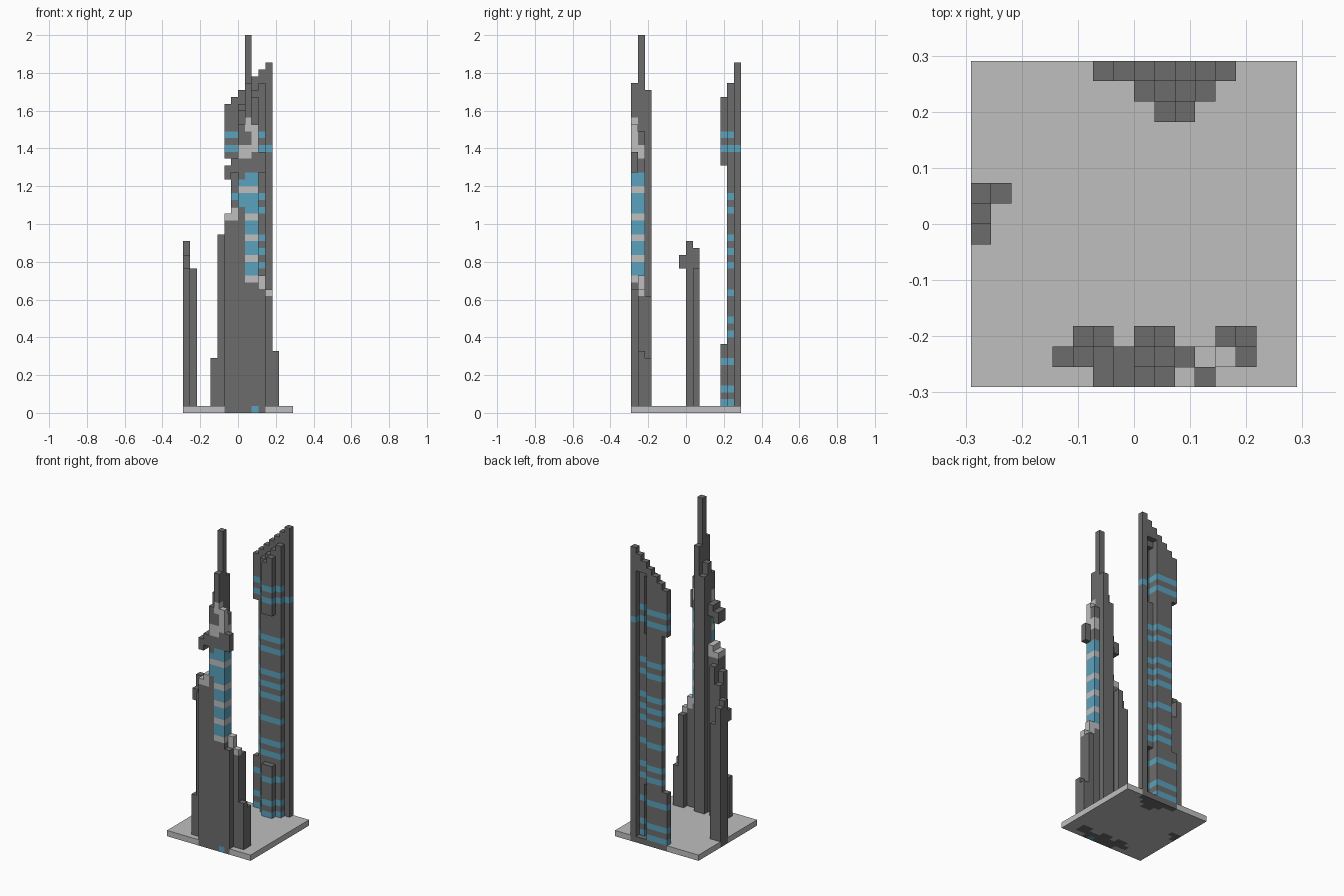
import bpy
import bmesh

cube = bpy.data.objects.get("Cube")
if cube:
    bpy.data.objects.remove(cube)

SIDE = 16            # base width in blocks
UNIT = 2 / 55        # block size
DARK, LIGHT, BLUE = range(3)


def material(name, rgb):
    mat = bpy.data.materials.new(name)
    mat.use_nodes = True
    color = (*rgb, 1)
    mat.diffuse_color = color
    mat.node_tree.nodes["Principled BSDF"].inputs["Base Color"].default_value = color
    return mat


materials = [
    material("dark_grey", (.15, .15, .15)),
    material("light_grey", (.52, .52, .52)),
    material("window_blue", (.105, .36, .51)),
]

parts = {}


def fill(part, xs, ys, zs, color=DARK):
    """Fill a block range; each range is one index or a (start, end) pair."""
    spans = [range(*s) if isinstance(s, tuple) else (s,) for s in (xs, ys, zs)]
    cells = parts.setdefault(part, {})
    for i in spans[0]:
        for j in spans[1]:
            for k in spans[2]:
                cells[i, j, k] = color


def carve(part, xs, ys, zs):
    for i in range(*xs):
        for j in range(*ys):
            for k in range(*zs):
                parts[part].pop((i, j, k), None)


def column(part, i, j, top, cap=0):
    """Dark column from the ground with an optional light cap."""
    fill(part, i, j, (0, top - cap))
    fill(part, i, j, (top - cap, top), LIGHT)


# Sloped rear tower: back wall, middle wall and front bay
rear = "rear_tower"
for i in range(6, 13):
    fill(rear, i, 15, (0, 39 + i))
for i in range(8, 12):
    fill(rear, i, 14, (0, 37 + i))
for i in (9, 10):
    fill(rear, i, 13, (0, 10))
    fill(rear, i, 13, (36, 36 + i))
carve(rear, (6, 7), (15, 16), (10, 37))

# Hollow shaft open at the back
carve(rear, (10, 12), (15, 16), (1, 47))
for span in ((1, 10), (36, 46)):
    carve(rear, (10, 11), (14, 15), span)

# Window bands, leaving the end pillar and the roof plain
bands = {1, 3, 7, 11, 13, 17, 21, 23, 25, 29, 31, 38, 40}
for cell in parts[rear]:
    if cell[2] in bands and (cell[0] < 12 or cell[2] == 38):
        parts[rear][cell] = BLUE

# Stepped lower body of the spire tower
body = "spire_tower_body"
column(body, 4, 1, 8)
column(body, 5, 1, 26)
column(body, 5, 2, 24)
column(body, 6, 2, 27)
for j in (0, 1):
    column(body, 6, j, 29, cap=1)
    column(body, 7, j, 30, cap=2)
    column(body, 9, j, 20, cap=1)
    column(body, 10, j, 20, cap=1)
column(body, 8, 0, 30)
column(body, 8, 1, 44)
column(body, 8, 2, 42)
column(body, 9, 2, 47)
column(body, 11, 0, 18)
column(body, 11, 1, 20, cap=2)
column(body, 12, 1, 18, cap=1)
column(body, 12, 2, 17)
column(body, 13, 1, 9)
column(body, 13, 2, 8)
fill(body, 10, 0, 0, BLUE)

# Glazed shaft with light floor bands
glass = "glazed_shaft"
fill(glass, (9, 11), (0, 2), (20, 35), BLUE)
fill(glass, 8, 0, (30, 34), BLUE)
for i, j, k in parts[glass]:
    if k in (22, 25, 28, 32):
        parts[glass][i, j, k] = LIGHT

# Projecting ring above the glass
ring = "balcony_ring"
fill(ring, 6, (0, 2), (34, 36))
fill(ring, 7, (0, 2), (35, 37))
fill(ring, 8, 0, (34, 37))
fill(ring, (9, 11), (0, 2), (35, 37))
fill(ring, 11, 0, (35, 38))

# Crown with light trim, then the spire
crown = "spire_crown"
fill(crown, 8, 0, (37, 42))
fill(crown, 9, 0, (37, 48))
fill(crown, 10, 0, (37, 42), LIGHT)
fill(crown, 10, 1, (37, 41))
fill(crown, 10, 1, (37, 39), LIGHT)
fill(crown, (8, 10), 0, (37, 39), LIGHT)
fill(crown, 9, 0, (41, 43), LIGHT)
fill(crown, 10, 0, 37)
fill("spire", 9, 1, (35, 55))
for cell in [c for c in parts[glass] if c in parts["spire"]]:
    del parts[glass][cell]
for cell in [c for c in parts[ring] if c in parts["spire"]]:
    del parts[ring][cell]

# Small side tower with an overhanging block
side = "side_tower"
column(side, 0, 8, 25)
column(side, 0, 9, 24)
column(side, 1, 9, 21)
fill(side, 0, 7, (21, 23))

# Ground slab fills whatever the towers leave free at ground level
taken = set().union(*parts.values())
for i in range(SIDE):
    for j in range(SIDE):
        if (i, j, 0) not in taken:
            fill("ground_slab", i, j, 0, LIGHT)
taken = set().union(*parts.values())


def build(name, cells):
    """Mesh only the exposed block faces, one material per block."""
    bm = bmesh.new()
    for cell, color in cells.items():
        for axis in range(3):
            for step in (0, 1):
                near = list(cell)
                near[axis] += 2 * step - 1
                if tuple(near) in taken:
                    continue
                u, v = (axis + 1) % 3, (axis + 2) % 3
                loop = [(0, 0), (1, 0), (1, 1), (0, 1)]
                verts = []
                for a, b in loop if step else reversed(loop):
                    p = list(cell)
                    p[axis] += step
                    p[u] += a
                    p[v] += b
                    verts.append(bm.verts.new((
                        (p[0] - SIDE / 2) * UNIT,
                        (p[1] - SIDE / 2) * UNIT,
                        p[2] * UNIT)))
                bm.faces.new(verts).material_index = color
    bmesh.ops.remove_doubles(bm, verts=bm.verts, dist=UNIT / 100)
    mesh = bpy.data.meshes.new(name)
    bm.to_mesh(mesh)
    bm.free()
    for mat in materials:
        mesh.materials.append(mat)
    bpy.context.collection.objects.link(bpy.data.objects.new(name, mesh))


for part_name, part_cells in parts.items():
    build(part_name, part_cells)
